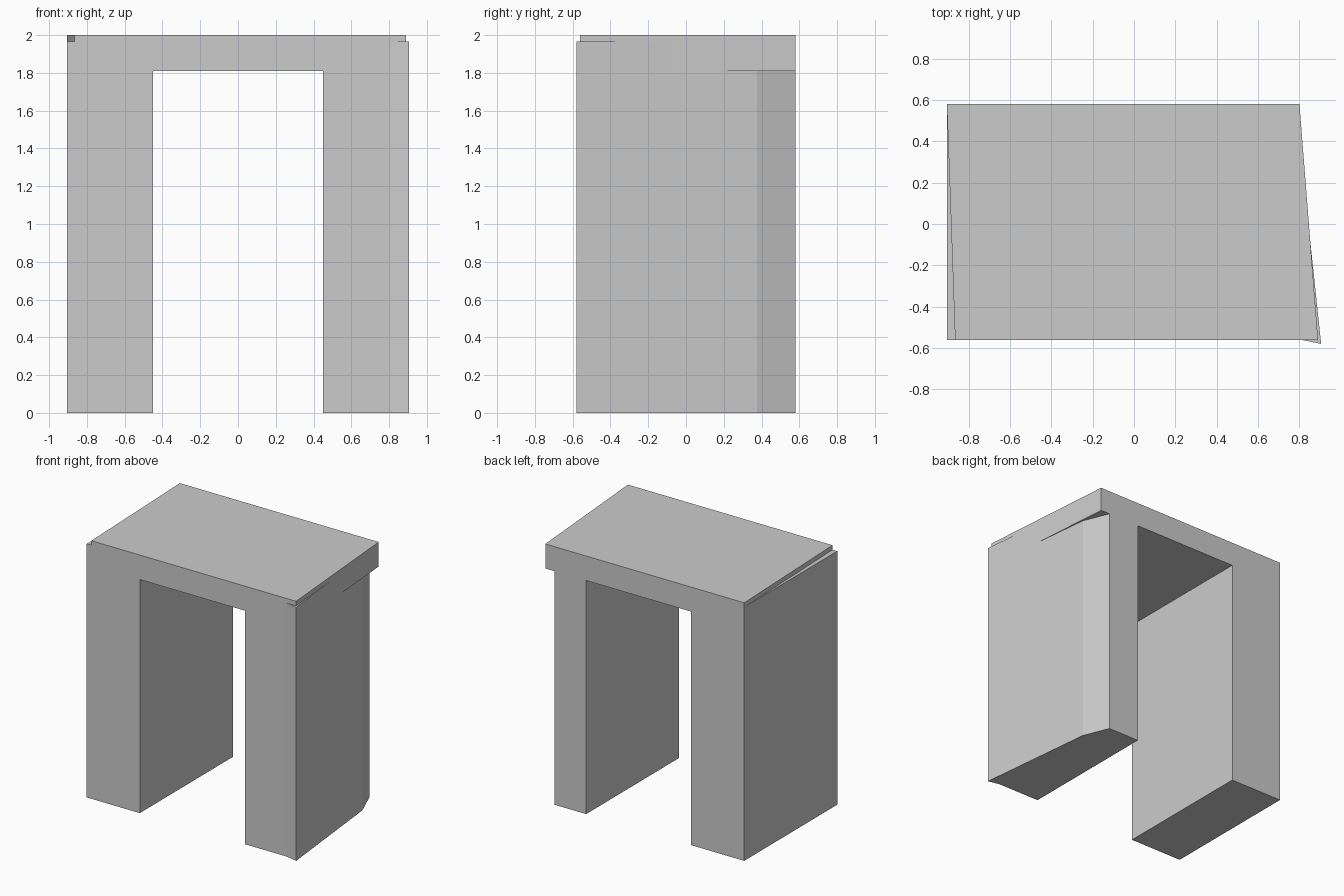
import bpy, bmesh

if "Cube" in bpy.data.objects:
    bpy.data.objects.remove(bpy.data.objects["Cube"])


def prism(name, outline, z0, z1):
    """Extrude a plan outline (counter-clockwise) from z0 to z1."""
    bm = bmesh.new()
    base = bm.faces.new([bm.verts.new((x, y, z0)) for x, y in outline])
    top = bmesh.ops.extrude_face_region(bm, geom=[base])["geom"]
    verts = [g for g in top if isinstance(g, bmesh.types.BMVert)]
    bmesh.ops.translate(bm, verts=verts, vec=(0, 0, z1 - z0))
    bmesh.ops.recalc_face_normals(bm, faces=bm.faces[:])
    mesh = bpy.data.meshes.new(name)
    bm.to_mesh(mesh)
    bm.free()
    obj = bpy.data.objects.new(name, mesh)
    bpy.context.collection.objects.link(obj)
    return obj


FRONT, BACK = -0.56, 0.58
PILLAR_TOP, SOFFIT, TOP = 1.965, 1.81, 2.0

# Capstone: skewed slab, tapered at both ends
capstone = prism("stone_arch", [(-0.865, FRONT), (0.89, FRONT), (0.80, BACK), (-0.905, BACK)],
                 SOFFIT, TOP)

# Left pillar: plain block
left = prism("left_pillar", [(-0.905, FRONT), (-0.45, FRONT), (-0.45, BACK), (-0.905, BACK)],
             0, PILLAR_TOP)

# Right pillar: flared front corner, chamfered back corner
right = prism("right_pillar", [(0.45, FRONT), (0.81, FRONT), (0.905, -0.58),
                               (0.804, 0.376), (0.72, BACK), (0.45, BACK)], 0, PILLAR_TOP)

# Merge the pillars into the capstone as one solid
for pillar in (left, right):
    mod = capstone.modifiers.new("join_" + pillar.name, 'BOOLEAN')
    mod.operation = 'UNION'
    mod.solver = 'EXACT'
    mod.object = pillar
    bpy.context.view_layer.objects.active = capstone
    bpy.ops.object.modifier_apply(modifier=mod.name)
    bpy.data.objects.remove(pillar)
